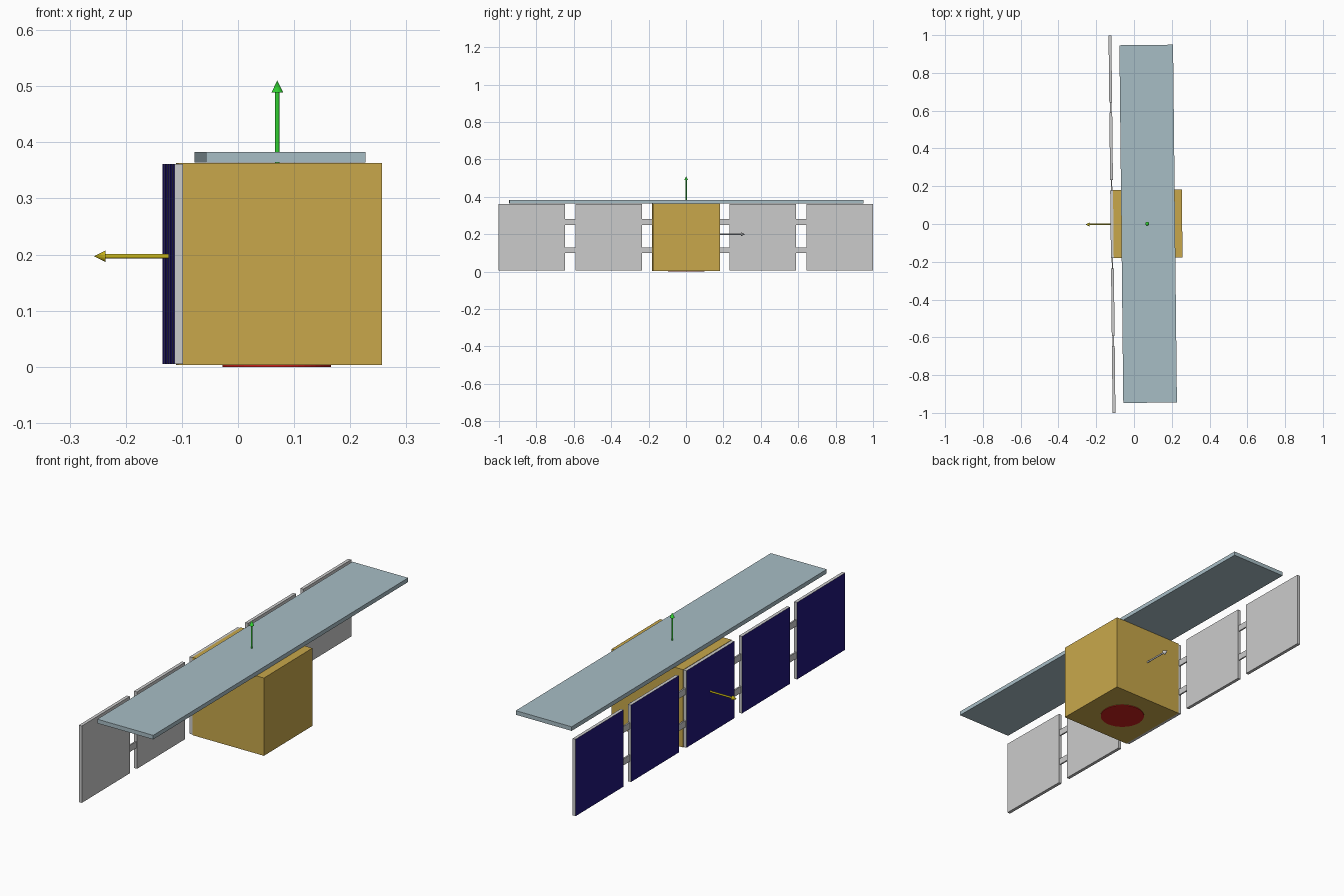
import bpy, bmesh, math
from mathutils import Matrix, Vector

if "Cube" in bpy.data.objects:
    bpy.data.objects.remove(bpy.data.objects["Cube"])

YAW = Matrix.Rotation(0.0108, 4, 'Z')   # whole craft is turned very slightly


def material(name, rgb):
    m = bpy.data.materials.new(name)
    m.diffuse_color = (*rgb, 1)
    m.use_nodes = True
    m.node_tree.nodes["Principled BSDF"].inputs["Base Color"].default_value = m.diffuse_color
    return m


gold = material("gold_foil", (0.58, 0.39, 0.07))
pale = material("pale_blue", (0.39, 0.51, 0.56))
navy = material("solar_navy", (0.015, 0.008, 0.2))
grey = material("panel_grey", (0.6, 0.6, 0.6))
red = material("red", (0.6, 0.015, 0.012))
green = material("green", (0.03, 0.62, 0.03))
yellow = material("yellow", (0.6, 0.48, 0.01))


def finish(name, bm, mats):
    bmesh.ops.transform(bm, matrix=YAW, verts=bm.verts)
    me = bpy.data.meshes.new(name)
    bm.to_mesh(me)
    bm.free()
    for m in mats:
        me.materials.append(m)
    ob = bpy.data.objects.new(name, me)
    bpy.context.collection.objects.link(ob)
    return ob


def box(name, lo, hi, mat, left_mat=None):
    lo, hi = Vector(lo), Vector(hi)
    bm = bmesh.new()
    bmesh.ops.create_cube(bm, size=1, matrix=Matrix.Translation((lo + hi) / 2)
                          @ Matrix.Diagonal((*(hi - lo), 1)))
    if left_mat:
        bm.normal_update()
        for f in bm.faces:
            f.material_index = int(f.normal.x < -0.9)
    return finish(name, bm, [mat, left_mat] if left_mat else [mat])


def arrow(name, base, direction, length, mat, r=0.004, head=0.021):
    d = Vector(direction)
    place = Matrix.Translation(base) @ d.to_track_quat('Z', 'Y').to_matrix().to_4x4()
    bm = bmesh.new()
    for r1, r2, z0, z1 in ((r, r, 0, length - head), (r * 2.6, 0, length - head, length)):
        bmesh.ops.create_cone(bm, cap_ends=True, segments=24, radius1=r1, radius2=r2,
                              depth=z1 - z0,
                              matrix=place @ Matrix.Translation((0, 0, (z0 + z1) / 2)))
    ob = finish(name, bm, [mat])
    ob.data.shade_smooth()
    ob.data.set_sharp_from_angle(angle=math.radians(40))


# body and long top antenna
box("body", (-0.109, -0.18, 0.003), (0.255, 0.18, 0.363), gold)
box("top_antenna", (-0.067, -0.947, 0.364), (0.217, 0.947, 0.383), pale)

# round aperture underneath
bm = bmesh.new()
bmesh.ops.create_cone(bm, cap_ends=True, segments=48, radius1=0.097, radius2=0.097,
                      depth=0.004, matrix=Matrix.Translation((0.069, 0, 0.002)))
finish("bottom_aperture", bm, [red])

# solar panels, blue cells on the left face
for i, y in enumerate((-0.8225, -0.4125, 0, 0.4125, 0.8225)):
    box(f"solar_panel_{i}", (-0.124, y - 0.178, 0.005), (-0.109, y + 0.178, 0.361), grey, navy)

# hinge straps bridging the gaps
for side in (-1, 1):
    for j, gap in enumerate(((0.17, 0.245), (0.58, 0.655))):
        y0, y1 = sorted(side * g for g in gap)
        for k, z in enumerate((0.115, 0.265)):
            box(f"hinge_{side}_{j}_{k}", (-0.12, y0, z - 0.015), (-0.113, y1, z + 0.015), grey)

# axis arrows
arrow("up_arrow", (0.07, 0, 0.363), (0, 0, 1), 0.147, green)
arrow("left_arrow", (-0.123, 0, 0.197), (-1, 0, 0), 0.134, yellow)
arrow("back_arrow", (0.073, 0.18, 0.2), (0, 1, 0), 0.135, grey)
